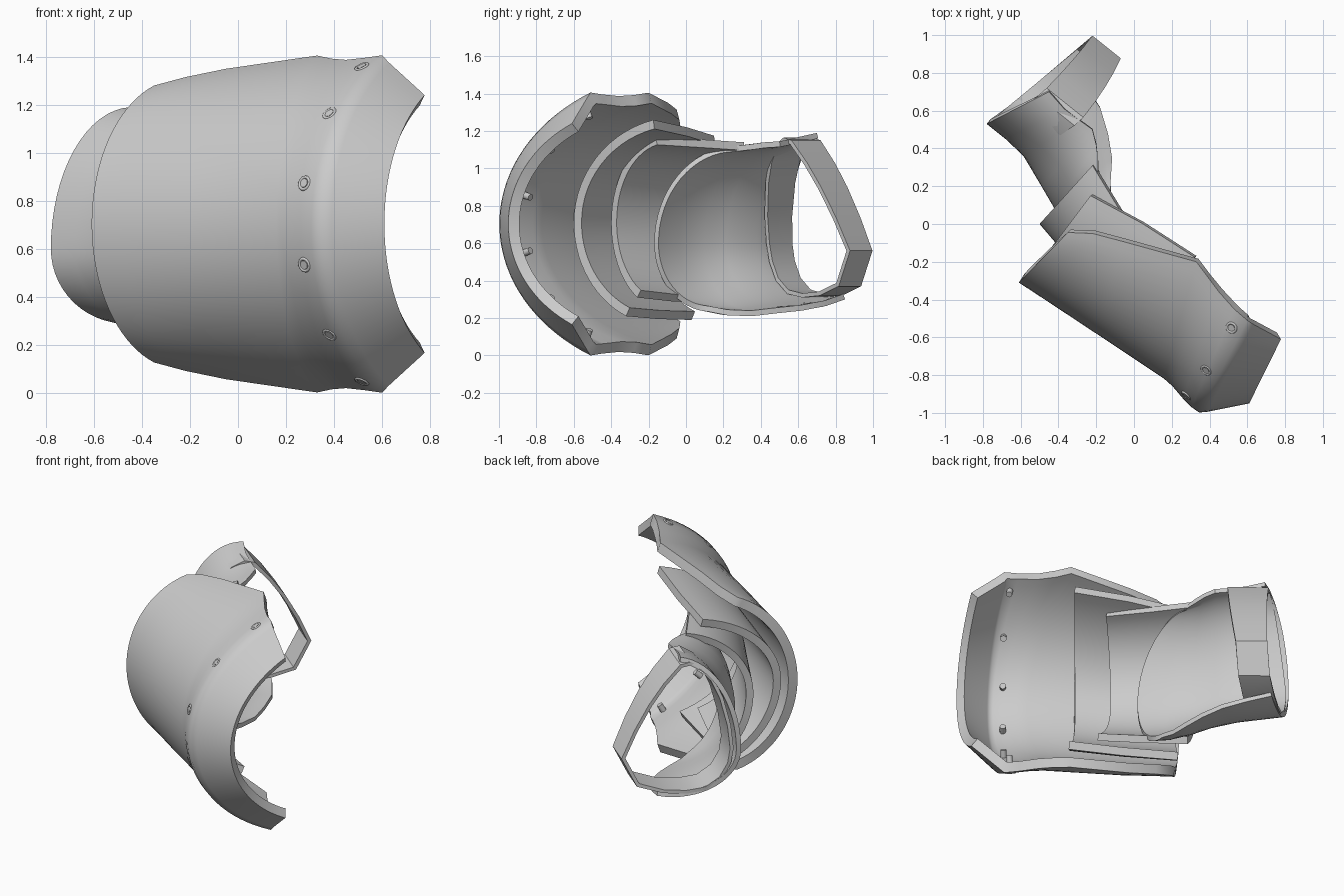
import bpy, math
from mathutils import Vector

if "Cube" in bpy.data.objects:
    bpy.data.objects.remove(bpy.data.objects["Cube"])


def arc_point(st, t, sweep=90, low=0):
    """Point on a C-shaped section; t=-1 lower edge, 0 crest, 1 upper edge."""
    apex, top, bot = st
    edge = Vector(top if t >= 0 else bot)
    a = Vector(apex)
    al = math.radians(sweep if t >= 0 else sweep + low)
    th = abs(t) * al
    p = a.lerp(edge, (1 - math.cos(th)) / (1 - math.cos(al)))
    p.z = a.z + (edge.z - a.z) * math.sin(th) / math.sin(al)
    return p


def mix(s0, s1, k):
    return [Vector(a).lerp(Vector(b), k) for a, b in zip(s0, s1)]


def shell(name, rows, thick, closed=False, angle=38, even=True):
    """Skin rows of points and give the sheet an inward thickness."""
    n = len(rows[0])
    verts = [p for r in rows for p in r]
    faces = []
    for i in range(len(rows) - 1):
        for j in range(n if closed else n - 1):
            k = (j + 1) % n
            faces.append((i * n + j, (i + 1) * n + j, (i + 1) * n + k, i * n + k))
    me = bpy.data.meshes.new(name)
    me.from_pydata(verts, [], faces)
    ob = bpy.data.objects.new(name, me)
    bpy.context.collection.objects.link(ob)
    m = ob.modifiers.new("thickness", 'SOLIDIFY')
    m.thickness, m.offset, m.use_even_offset = thick, -1, even
    bpy.ops.object.select_all(action='DESELECT')
    bpy.context.view_layer.objects.active = ob
    ob.select_set(True)
    bpy.ops.object.modifier_apply(modifier=m.name)
    bpy.ops.object.shade_smooth_by_angle(angle=math.radians(angle))
    return ob


def loft(name, stations, thick, sweeps, lows, n=14, angle=38, even=True):
    rows = [[arc_point(s, j / n, w, l) for j in range(-n, n + 1)]
            for s, w, l in zip(stations, sweeps, lows)]
    return shell(name, rows, thick, angle=angle, even=even)


def sym(ax, ay, tx, ty, tz, mid=0.703):
    return ((ax, ay, mid), (tx, ty, tz), (tx, ty, 2 * mid - tz))


# Large outer plate with flared rim
outer = [sym(-.61, -.31, -.35, -.045, 1.28),
         sym(-.48, -.395, -.22, -.05, 1.315),
         sym(-.2, -.58, -.05, -.095, 1.35),
         sym(.16, -.82, .33, -.2, 1.405),
         sym(.205, -.86, .39, -.28, 1.392),
         sym(.26, -.925, .45, -.36, 1.387),
         sym(.305, -.97, .53, -.45, 1.396),
         sym(.345, -.998, .6, -.51, 1.406),
         sym(.39, -.994, .63, -.53, 1.375),
         sym(.61, -.95, .778, -.61, 1.24)]
sweeps = [72, 72, 72, 70, 68, 66, 62, 58, 58, 58]
loft("outer_plate", outer, .06, sweeps, [0] * 10, 18, angle=60)

# Middle plate, slightly rolled round its axis
loft("middle_plate", [
    ((-.53, -.25, .7), (-.23, .15, 1.175), (-.32, .03, .19)),
    ((-.28, -.43, .7), (.04, .005, 1.22), (-.03, -.15, .195)),
    ((-.03, -.6, .71), (.32, -.175, 1.26), (.25, -.32, .21))], .05, [75] * 3, [-10] * 3)

# Inner plate
loft("inner_plate", [
    ((-.5, 0, .7), (-.22, .31, 1.14), (-.34, .1, .28)),
    ((-.33, -.2, .7), (-.08, .08, 1.155), (-.13, -.08, .29)),
    ((-.16, -.4, .71), (.08, -.16, 1.17), (.07, -.26, .31))], .045, [78] * 3, [-16] * 3)

# Wrist cuff, open on the inner side
loft("cuff", [
    ((-.78, .53, .6), (-.45, .7, 1.19), (-.38, .85, .3)),
    ((-.68, .45, .6), (-.37, .61, 1.17), (-.27, .75, .265)),
    ((-.585, .36, .6), (-.29, .55, 1.155), (-.18, .62, .24)),
    ((-.49, .2, .6), (-.22, .5, 1.145), (-.14, .48, .225)),
    ((-.42, .08, .6), (-.2, .42, 1.14), (-.12, .35, .21)),
    ((-.3, -.06, .6), (-.19, .35, 1.13), (-.125, .22, .215)),
    ((-.17, -.17, .6), (-.19, .26, 1.12), (-.12, .12, .235))],
    .03, [88] * 7, [18, 14, 8, 2, 0, 0, 0], 16, even=False)

# Strap closing the end of the cuff, wider at the top, near half inside the wall
profile = [(.05, .6), (.065, .75), (.12, .93), (.19, 1.05), (.27, 1.12), (.38, 1.165),
           (.47, 1.15), (.62, 1.03), (.75, .9), (.88, .74), (1, .56), (.87, .37),
           (.65, .32), (.45, .31), (.28, .33), (.15, .4), (.075, .5)]
loop, inner = [], []
for s, z in profile:
    lift = max(0, (z - .56) / .6)
    p = Vector((-.77 + .55 * s + .05 * lift, .53 + .467 * s - .03 * lift, z))
    loop.append(p)
    inner.append(p + Vector((.15, -.12, 0)) * (1 + .3 * lift))
shell("strap", [loop, inner], .022, closed=True, angle=30)

# Rivets with collars and pins through the flared rim
for z, k in ((.17, .1), (.46, .5), (.655, .7)):
    st, sw = mix(outer[5], outer[7], k), 66 - 8 * k
    t = math.asin(z / (st[1].z - .703) * math.sin(math.radians(sw))) / math.radians(sw)
    for sgn in (1, -1):
        p = arc_point(st, t * sgn, sw)
        along = arc_point(outer[7], t * sgn, 58) - arc_point(outer[5], t * sgn, 66)
        around = arc_point(st, (t - .02) * sgn, sw) - p
        nrm = along.cross(around * -sgn).normalized()
        q = nrm.to_track_quat('Z', 'Y').to_euler()
        bpy.ops.mesh.primitive_cylinder_add(vertices=12, radius=.019, depth=.11,
                                            location=p - nrm * .05, rotation=q)
        bpy.context.object.name = "rivet_pin"
        bpy.ops.object.shade_smooth_by_angle(angle=math.radians(40))
        bpy.ops.mesh.primitive_torus_add(major_radius=.026, minor_radius=.007,
                                         major_segments=20, minor_segments=8,
                                         location=p, rotation=q)
        bpy.context.object.name = "rivet_collar"
        bpy.ops.object.shade_smooth_by_angle(angle=math.radians(60))
